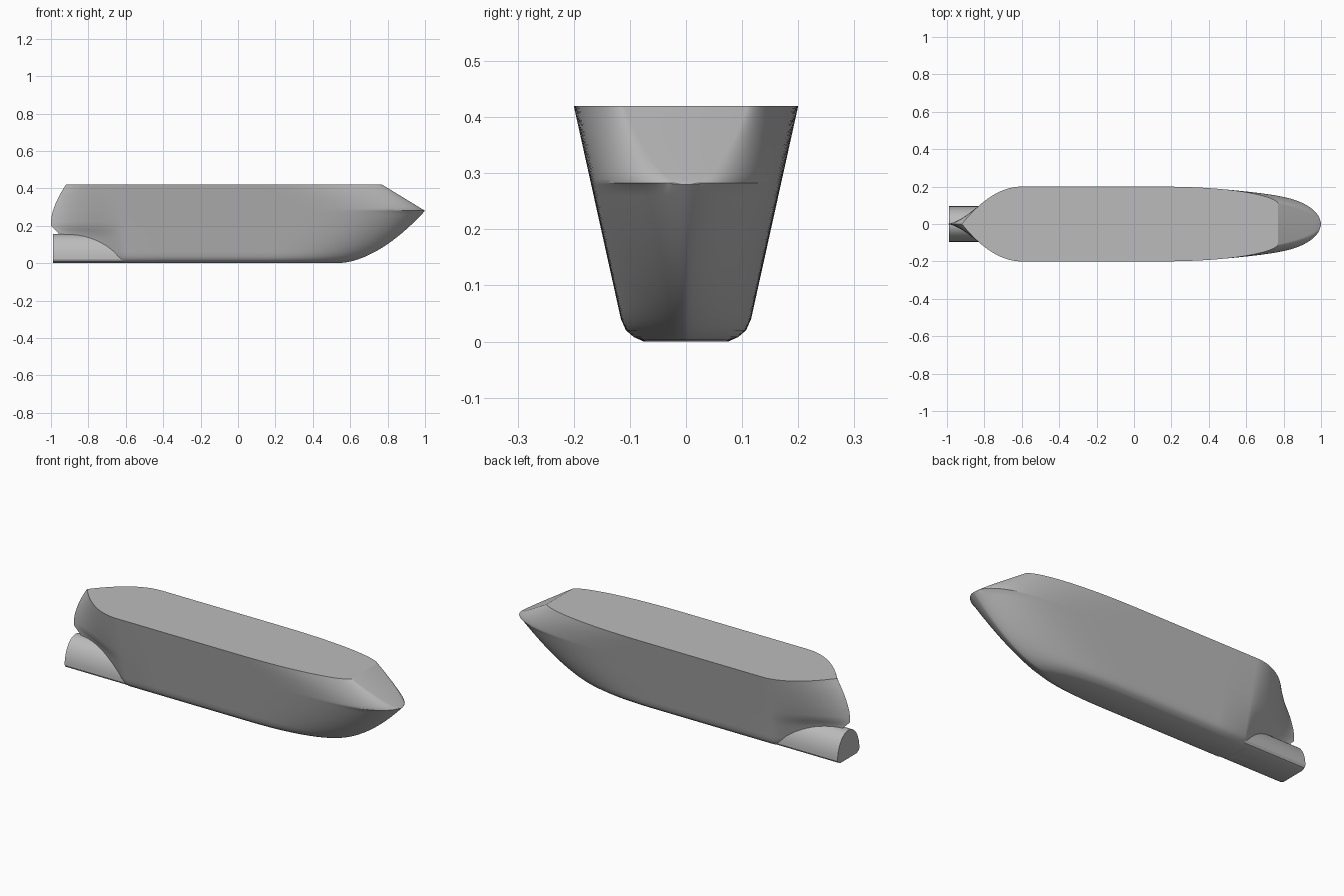
import bpy
import bmesh
from math import sin, cos, pi, sqrt

if "Cube" in bpy.data.objects:
    bpy.data.objects.remove(bpy.data.objects["Cube"], do_unlink=True)

DECK, KNUCKLE = 0.42, 0.28
SIDE = [(0, 0.075), (0.008, 0.093), (0.02, 0.107), (0.04, 0.116), (DECK, 0.2)]
STERN = [(0, -0.94), (0.15, -0.95), (0.2, -1), (0.23, -1), (0.27, -0.993),
         (0.32, -0.975), (0.37, -0.951), (DECK, -0.92)]

grey = bpy.data.materials.new("hull grey")
grey.use_nodes = True
colour = (0.5, 0.5, 0.5, 1)
grey.diffuse_color = colour
grey.node_tree.nodes["Principled BSDF"].inputs["Base Color"].default_value = colour


def mix(a, b, t):
    return a + (b - a) * t


def lookup(table, z):
    for (z0, v0), (z1, v1) in zip(table, table[1:]):
        if z <= z1:
            return mix(v0, v1, (z - z0) / (z1 - z0))
    return table[-1][1]


def waterline(z):
    """Half outline of the hull at one height, from stern to bow."""
    half, aft = lookup(SIDE, z), lookup(STERN, z)
    points = []
    # Stern run: hollow low down, full at the deck
    h = z / DECK
    for i in range(24):
        u = 1 - i / 24
        points.append((mix(-0.6, aft, u), half * (1 - u ** (1 + h)) ** (2 - h)))
    points += [(mix(-0.6, 0.1, i / 4), half) for i in range(4)]
    # Bow: raked stem up to the knuckle, then a sloping flat nose
    if z <= KNUCKLE:
        t = z / KNUCKLE
        tip, end, power, fall = 0.53 + 0.47 * t ** 0.55, 0, mix(2.5, 5.5, t), mix(0.7, 0.6, t)
    else:
        t = (z - KNUCKLE) / (DECK - KNUCKLE)
        tip, end, power, fall = mix(1, 0.77, t), 0.11 * sqrt(t), mix(5.5, 2.4, t), 0.6
    for i in range(33):
        u = sin(i / 32 * pi / 2)
        points.append((mix(0.1, tip, u), end + (half - end) * max(0, 1 - u ** power) ** fall))
    return points


def make_object(name, bm):
    bmesh.ops.remove_doubles(bm, verts=bm.verts, dist=0.00002)
    bmesh.ops.recalc_face_normals(bm, faces=bm.faces)
    mesh = bpy.data.meshes.new(name)
    bm.to_mesh(mesh)
    bm.free()
    mesh.materials.append(grey)
    obj = bpy.data.objects.new(name, mesh)
    bpy.context.collection.objects.link(obj)
    bpy.ops.object.select_all(action="DESELECT")
    obj.select_set(True)
    bpy.context.view_layer.objects.active = obj
    bpy.ops.object.shade_smooth_by_angle(angle=0.5)
    return obj


# Hull, lofted through its waterlines
levels = [0, 0.003, 0.008, 0.014, 0.02, 0.03, 0.04]
levels += [0.04 + 0.02 * i for i in range(1, 13)]
levels += [0.283, 0.29] + [0.3 + 0.02 * i for i in range(7)]
bm = bmesh.new()
rows = []
for z in levels:
    half = waterline(z)
    rows.append([[bm.verts.new((x, s * y, z)) for x, y in half] for s in (1, -1)])
count = len(rows[0][0])
for low, high in zip(rows, rows[1:]):
    for a, b in zip(low, high):
        for i in range(count - 1):
            bm.faces.new((a[i], a[i + 1], b[i + 1], b[i]))
    # Sloping nose strip
    bm.faces.new((low[0][-1], low[1][-1], high[1][-1], high[0][-1]))
# Deck and flat bottom
for left, right in (rows[0], rows[-1]):
    for i in range(count - 1):
        bm.faces.new((left[i], left[i + 1], right[i + 1], right[i]))
make_object("hull", bm)

# Stern tube: an arched housing running back from the hull
bm = bmesh.new()
arch = [(0.07, 0), (0.088, 0.008)]
for i in range(25):
    a = pi * i / 24
    arch.append((0.095 * cos(a), 0.02 + 0.135 * sin(a)))
arch += [(-0.088, 0.008), (-0.07, 0)]
rings = [[bm.verts.new((x, y, z)) for y, z in arch] for x in (-0.99, -0.54)]
for i in range(len(arch)):
    j = (i + 1) % len(arch)
    bm.faces.new((rings[0][i], rings[0][j], rings[1][j], rings[1][i]))
for ring in rings:
    bm.faces.new(ring)
make_object("stern_tube", bm)
